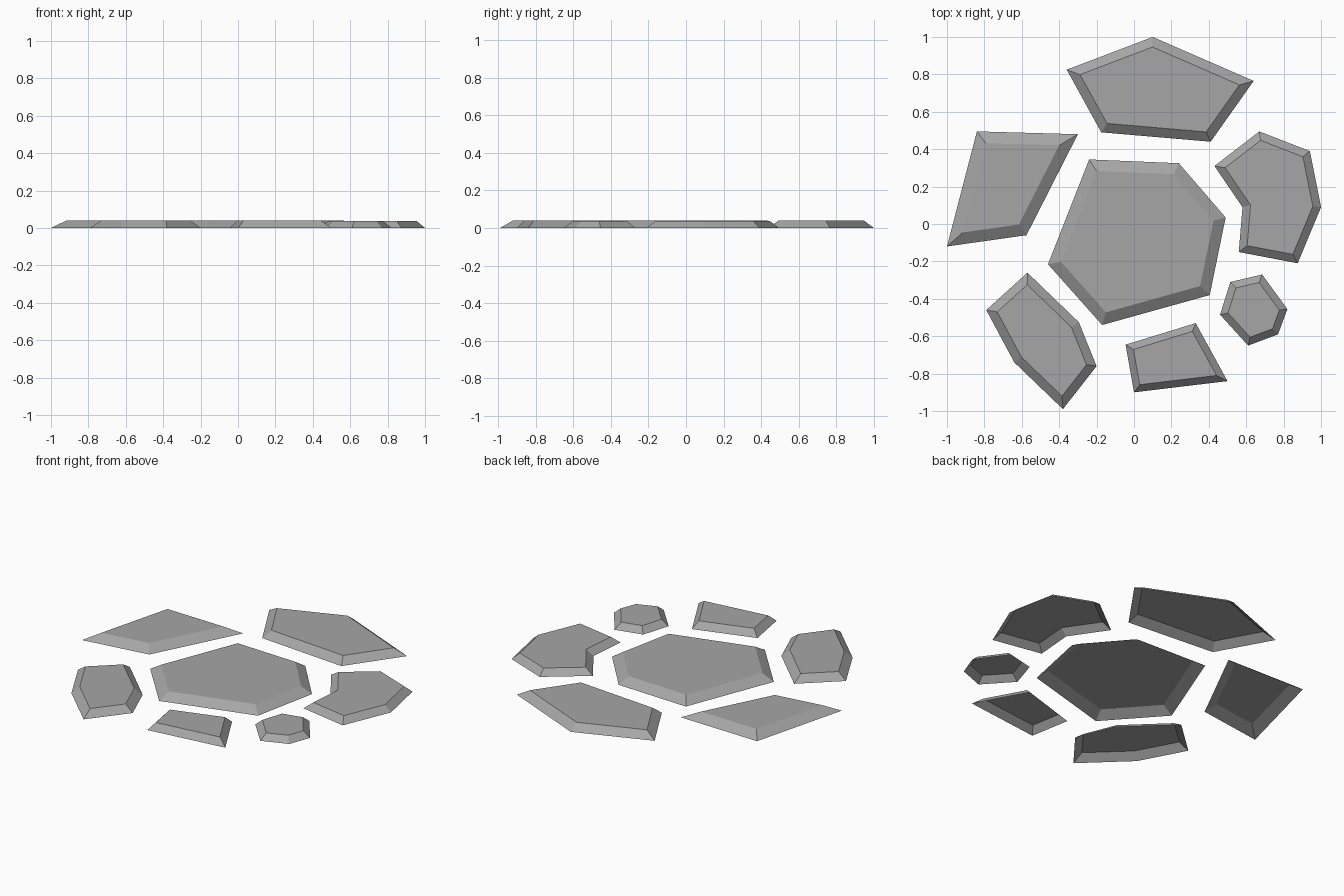
import bpy
import bmesh

default_cube = bpy.data.objects.get("Cube")
if default_cube:
    bpy.data.objects.remove(default_cube, do_unlink=True)

# Single stone colour
stone_grey = bpy.data.materials.new("stone_grey")
stone_grey.use_nodes = True
colour = (0.38, 0.38, 0.38, 1)
stone_grey.diffuse_color = colour
stone_grey.node_tree.nodes["Principled BSDF"].inputs["Base Color"].default_value = colour


def paving_stone(name, outline, bevel, height=0.04):
    """Flat slab with sloped sides and an open underside, from a clockwise ground outline."""
    mesh = bpy.data.meshes.new(name)
    bm = bmesh.new()
    ground = [bm.verts.new((x, y, 0)) for x, y in reversed(outline)]
    top = bm.faces.new(ground)
    bm.normal_update()
    # Shrink the top face inside its outline, then raise it to leave sloped sides
    bmesh.ops.inset_individual(bm, faces=[top], thickness=bevel, use_even_offset=True)
    for vert in top.verts:
        vert.co.z = height
    bm.normal_update()
    bm.to_mesh(mesh)
    bm.free()
    mesh.materials.append(stone_grey)
    stone = bpy.data.objects.new(name, mesh)
    bpy.context.collection.objects.link(stone)
    return stone


# Large middle stone
paving_stone("centre_stone", [(-.24, .345), (.24, .325), (.49, .035),
                              (.405, -.38), (-.17, -.54), (-.46, -.215)], bevel=.06)

# Ring of stones around it
paving_stone("back_stone", [(.1, 1), (.64, .765), (.41, .44),
                            (-.175, .49), (-.36, .825)], bevel=.05)
paving_stone("left_notched_stone", [(.67, .495), (.94, .39), (1, .09), (.875, -.21),
                                    (.56, -.15), (.58, .09), (.43, .31)],
             bevel=.042, height=.036)
paving_stone("right_stone", [(-.84, .495), (-.3, .48), (-.575, -.06), (-1, -.12)],
             bevel=.062)
paving_stone("front_right_stone", [(-.57, -.26), (-.295, -.525), (-.2, -.76),
                                   (-.38, -.99), (-.64, -.74), (-.79, -.46)], bevel=.047)
paving_stone("front_stone", [(.33, -.53), (.5, -.84), (0, -.9), (-.045, -.645)],
             bevel=.037)
paving_stone("small_stone", [(.685, -.27), (.82, -.455), (.77, -.59),
                             (.61, -.65), (.46, -.485), (.515, -.31)],
             bevel=.038, height=.036)
